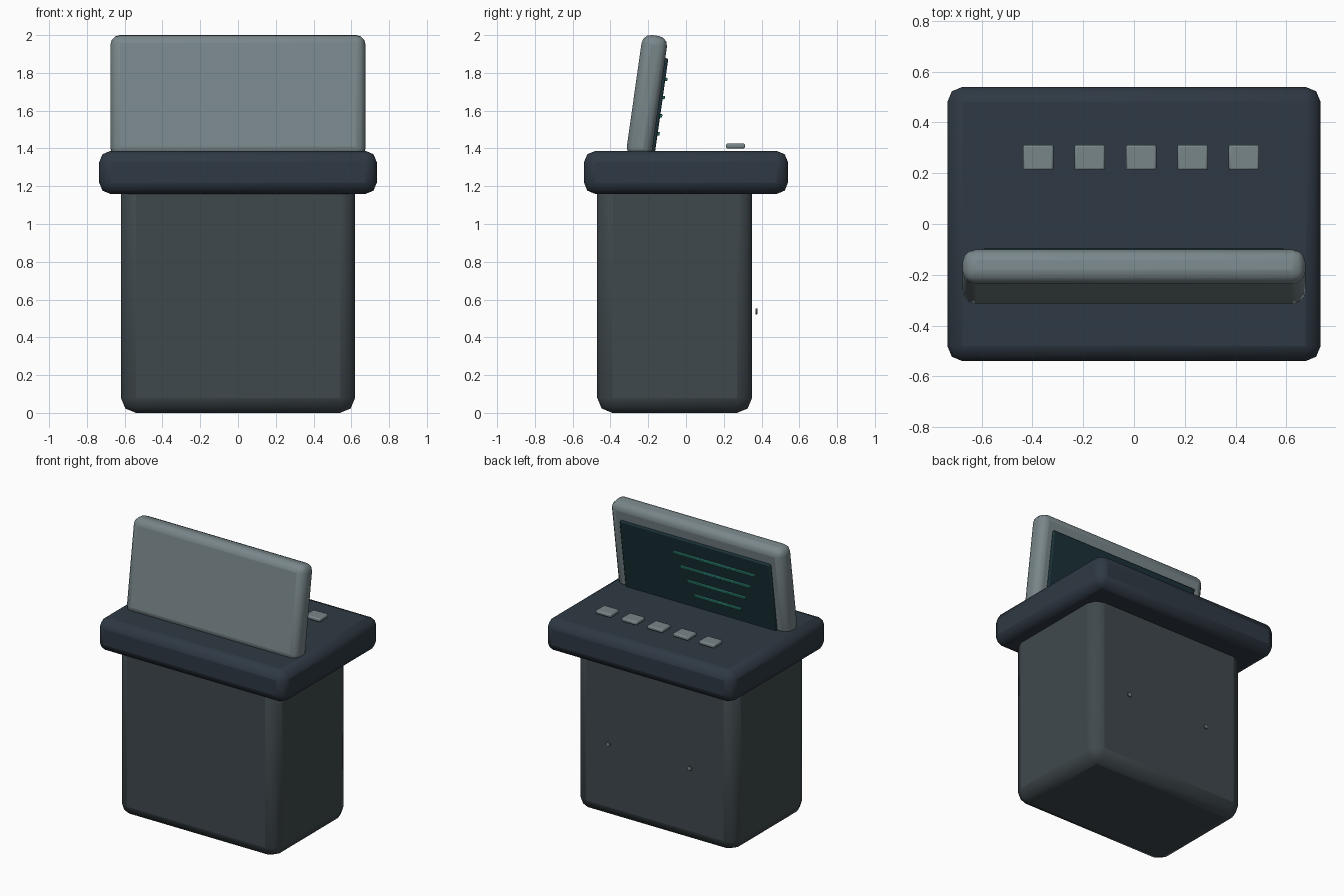
import bpy
from math import radians, pi
from mathutils import Matrix, Vector

if "Cube" in bpy.data.objects:
    bpy.data.objects.remove(bpy.data.objects["Cube"])


def material(name, rgb):
    m = bpy.data.materials.new(name)
    m.diffuse_color = (*rgb, 1)
    m.use_nodes = True
    m.node_tree.nodes["Principled BSDF"].inputs["Base Color"].default_value = m.diffuse_color
    return m


BODY = material("slate", (0.05, 0.066, 0.073))
DESK = material("navy", (0.028, 0.041, 0.057))
METAL = material("grey_metal", (0.19, 0.24, 0.255))
GLASS = material("dark_glass", (0.01, 0.03, 0.037))
GLOW = material("teal_glow", (0.03, 0.27, 0.22))


def finish(obj, name, mat, bevel, segments):
    obj.name = name
    obj.data.materials.append(mat)
    if bevel:
        mod = obj.modifiers.new("bevel", 'BEVEL')
        mod.width = bevel
        mod.segments = segments
    bpy.ops.object.shade_smooth_by_angle(angle=radians(40))
    return obj


def box(name, center, size, mat, bevel=0.0, segments=2, frame=None):
    bpy.ops.mesh.primitive_cube_add(size=1)
    obj = bpy.context.object
    obj.data.transform(Matrix.Diagonal((*size, 1)))
    obj.matrix_world = (frame or Matrix()) @ Matrix.Translation(Vector(center))
    return finish(obj, name, mat, bevel, segments)


# Pedestal and overhanging desk
box("pedestal", (0, -0.06, 0.625), (1.24, 0.82, 1.25), BODY, 0.08)
box("desk_top", (0, 0, 1.273), (1.47, 1.08, 0.228), DESK, 0.06)

# Tilted screen: everything is placed in the frame of the housing
tilt = Matrix.Translation((0, -0.207, 1.675)) @ Matrix.Rotation(radians(-8.1), 4, 'X')
box("screen_housing", (0, 0, 0), (1.35, 0.136, 0.652), METAL, 0.05, 3, tilt)
box("screen_panel", (0, 0.07, -0.045), (1.18, 0.028, 0.52), GLASS, 0.008, 2, tilt)
for i in range(4):
    box(f"readout_line_{i + 1}", (-0.147, 0.088, 0.104 - 0.097 * i),
        (0.64 - 0.09 * i, 0.014, 0.018), GLOW, 0.003, 1, tilt)

# Row of keys hovering above the desk
for i in range(5):
    box(f"key_{i + 1}", (-0.377 + 0.2025 * i, 0.262, 1.413),
        (0.12, 0.1, 0.026), METAL, 0.008, 2)

# Small studs on the keyboard side of the pedestal
for i, x in enumerate((-0.29, 0.35)):
    bpy.ops.mesh.primitive_cylinder_add(vertices=16, radius=0.016, depth=0.01,
                                        location=(x, 0.373, 0.537),
                                        rotation=(pi / 2, 0, 0))
    finish(bpy.context.object, f"stud_{i + 1}", METAL, 0.002, 1)
